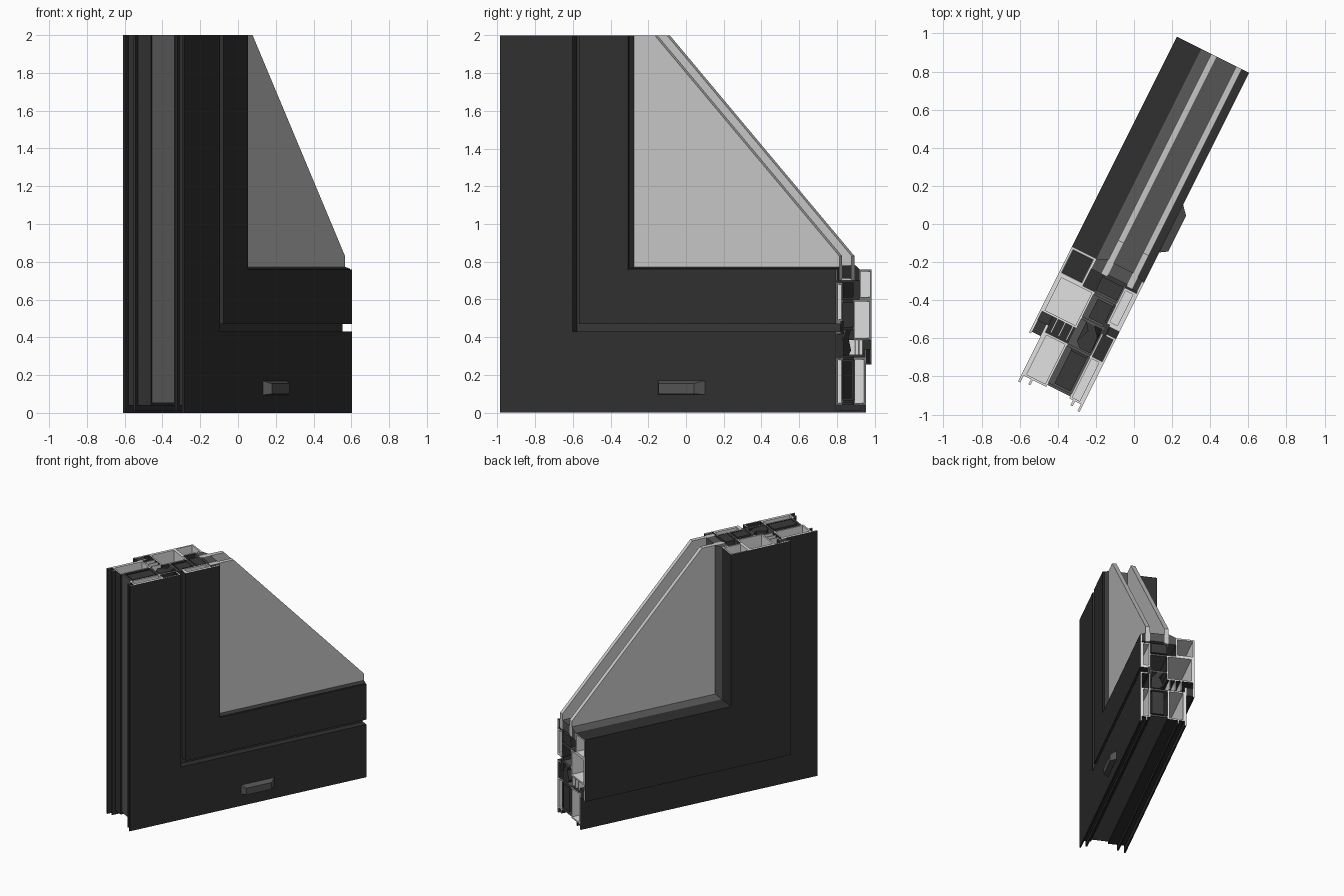
import bpy
import bmesh
from mathutils import Vector

cube = bpy.data.objects.get("Cube")
if cube:
    bpy.data.objects.remove(cube, do_unlink=True)

# Local frame: u runs along the wall, v points outwards, z is up
ALONG = Vector((0.447, 0.894, 0))
OUTWARD = Vector((0.894, -0.447, 0))
START, END, TOP = -1.007, 0.985, 2.0


def place(u, v, z):
    return ALONG * u + OUTWARD * v + Vector((0.003, -0.006, z))


def material(name, r, g, b):
    m = bpy.data.materials.new(name)
    m.use_nodes = True
    m.diffuse_color = (r, g, b, 1)
    m.node_tree.nodes["Principled BSDF"].inputs["Base Color"].default_value = (r, g, b, 1)
    return m


BLACK = material("black coating", 0.03, 0.03, 0.03)
SILVER = material("bare aluminium", 0.75, 0.75, 0.75)
GREY = material("dark grey plastic", 0.09, 0.09, 0.09)
RUBBER = material("black rubber", 0.04, 0.04, 0.04)
GLASS = material("grey glass", 0.58, 0.58, 0.58)


def finish(name, bm, mats):
    bmesh.ops.recalc_face_normals(bm, faces=bm.faces)
    mesh = bpy.data.meshes.new(name)
    bm.to_mesh(mesh)
    bm.free()
    for m in mats:
        mesh.materials.append(m)
    obj = bpy.data.objects.new(name, mesh)
    bpy.context.collection.objects.link(obj)
    return obj


def sweep(name, outer, skin, cut=None, inner=None):
    """Carry a (t, v) section down the upright and along the sill, mitred at the corner."""
    bm = bmesh.new()

    def rings(section):
        return [[bm.verts.new(place(START + t, v, TOP)) for t, v in section],
                [bm.verts.new(place(START + t, v, t)) for t, v in section],
                [bm.verts.new(place(END, v, t)) for t, v in section]]

    def walls(ring, index):
        n = len(ring[0])
        for a, b in zip(ring, ring[1:]):
            for i in range(n):
                j = (i + 1) % n
                bm.faces.new((a[i], a[j], b[j], b[i])).material_index = index

    out = rings(outer)
    walls(out, 0)
    if inner:
        hole = rings(inner)
        walls(hole, 1)
        n = len(outer)
        for a, b in ((out[0], hole[0]), (out[2], hole[2])):
            for i in range(n):
                j = (i + 1) % n
                bm.faces.new((a[i], a[j], b[j], b[i])).material_index = 1
    else:
        for ring in (out[0], out[2]):
            bm.faces.new(ring).material_index = 1
    return finish(name, bm, (skin, cut or skin))


def rect(t0, t1, v0, v1):
    return [(t0, v0), (t1, v0), (t1, v1), (t0, v1)]


def bar(name, t0, t1, v0, v1, skin=BLACK, cut=SILVER):
    return sweep(name, rect(t0, t1, v0, v1), skin, cut)


def chamber(name, t0, t1, v0, v1, w=0.012):
    return sweep(name, rect(t0, t1, v0, v1), BLACK, SILVER,
                 rect(t0 + w, t1 - w, v0 + w, v1 - w))


def prism(name, points, v0, v1, mat, far=None):
    """Extrude a (u, z) outline from v0 to v1, optionally tapering to another outline."""
    bm = bmesh.new()
    a = [bm.verts.new(place(u, v0, z)) for u, z in points]
    b = [bm.verts.new(place(u, v1, z)) for u, z in far or points]
    bm.faces.new(a)
    bm.faces.new(b)
    for i in range(len(a)):
        j = (i + 1) % len(a)
        bm.faces.new((a[i], a[j], b[j], b[i]))
    return finish(name, bm, (mat,))


def box(u0, u1, z0, z1):
    return [(u0, z0), (u1, z0), (u1, z1), (u0, z1)]


# Outer frame: rear and front metal shells with their edge legs
chamber("frame_rear_chamber", 0.04, 0.295, -0.168, -0.035)
bar("frame_rear_skin", 0, 0.335, -0.18, -0.168)
bar("frame_rear_leg", 0.01, 0.04, -0.125, -0.113)
chamber("frame_front_chamber", 0.04, 0.29, 0.1, 0.168)
bar("frame_front_skin", 0, 0.43, 0.168, 0.18)
bar("frame_front_leg", 0.01, 0.04, 0.122, 0.134)
bar("frame_front_return", 0.418, 0.43, 0.125, 0.168)
bar("frame_front_inner_wall", 0.29, 0.418, 0.1, 0.11)

# Frame thermal break with its insulating core
bar("frame_break_outer", 0.052, 0.066, -0.035, 0.1, GREY, GREY)
bar("frame_break_inner", 0.28, 0.295, -0.035, 0.1, GREY, GREY)
bar("frame_core", 0.075, 0.27, -0.005, 0.09, RUBBER, RUBBER)

# Sash: rear chamber, overlapping flange, front chamber and skin
chamber("sash_rear_chamber", 0.385, 0.6, -0.232, -0.03)
bar("sash_rear_skin", 0.255, 0.6, -0.244, -0.232)
chamber("sash_front_chamber", 0.482, 0.69, 0.1, 0.168)
bar("sash_front_skin", 0.47, 0.76, 0.168, 0.18)
bar("sash_front_return", 0.47, 0.482, 0.12, 0.168)
for i in range(3):
    bar("hardware_groove_rib", 0.305, 0.385, -0.145 + 0.045 * i, -0.137 + 0.045 * i, SILVER)

# Sash thermal break
bar("sash_break_outer", 0.44, 0.455, -0.03, 0.1, GREY, GREY)
bar("sash_break_inner", 0.585, 0.6, -0.03, 0.1, GREY, GREY)
bar("sash_core", 0.61, 0.69, -0.03, 0.095, RUBBER, RUBBER)
prism("sash_upright_core", box(START + 0.465, START + 0.575, 0.585, TOP),
      0.0, 0.09, RUBBER)

# Seals between frame and sash
bar("rear_seal", 0.265, 0.335, -0.232, -0.18, RUBBER, RUBBER)
sweep("centre_seal", [(0.3, 0.03), (0.33, 0.0), (0.4, 0.03), (0.44, 0.0),
                      (0.44, 0.05), (0.39, 0.09), (0.3, 0.095)], RUBBER)
bar("front_seal", 0.415, 0.485, 0.09, 0.122, RUBBER, RUBBER)

# Glazing bead and glazing seals
chamber("glazing_bead", 0.6, 0.76, -0.244, -0.1)
prism("bead_upright_stop", box(START + 0.613, START + 0.747, 0.74, 0.76),
      -0.231, -0.113, BLACK)
sweep("rear_glazing_seal", [(0.7, -0.1), (0.76, -0.1), (0.785, -0.042), (0.7, -0.042)], GREY)
sweep("front_glazing_seal", [(0.7, 0.138), (0.773, 0.138), (0.763, 0.168), (0.7, 0.168)], RUBBER)

# Double glazing with a slanted cut
pane = [(START + 0.7, 0.7), (END, 0.7), (END, 0.83), (-0.11, TOP), (START + 0.7, TOP)]
prism("front_pane", pane, 0.105, 0.138, GLASS)
prism("rear_pane", pane, -0.042, -0.008, GLASS)
bar("pane_spacer", 0.71, 0.78, -0.008, 0.105, GREY, GREY)

# Drain cover on the front face
prism("drain_cover", box(-0.07, 0.21, 0.095, 0.17), 0.18, 0.22, GREY,
      box(-0.045, 0.165, 0.1, 0.155))
